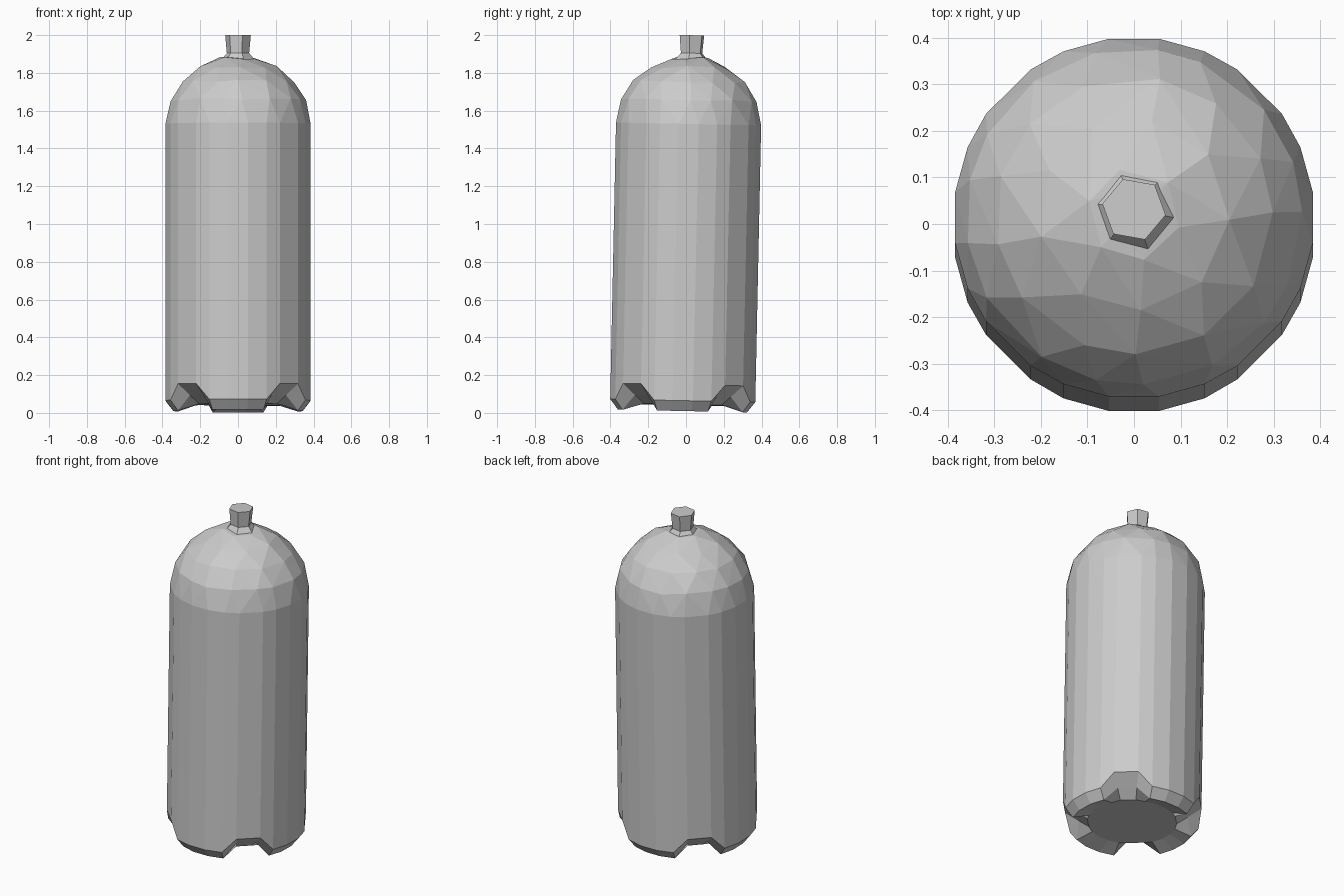
import bpy, bmesh, math, random
from mathutils import Matrix, Vector

random.seed(4)
if "Cube" in bpy.data.objects:
    bpy.data.objects.remove(bpy.data.objects["Cube"], do_unlink=True)

grey = bpy.data.materials.new("light_grey")
grey.use_nodes = True
colour = (0.6, 0.6, 0.6, 1)
grey.diffuse_color = colour
grey.node_tree.nodes["Principled BSDF"].inputs["Base Color"].default_value = colour

# The whole bottle leans back slightly
LEAN = Matrix.Translation((0, -0.0185, 0)) @ Matrix.Rotation(math.radians(-1.2), 4, "X")
SHOULDER = 1.53
RADIUS = 0.388


def polar(r, degrees, z):
    a = math.radians(degrees)
    return Vector((r * math.cos(a), r * math.sin(a), z))


def finish(bm, name):
    bmesh.ops.transform(bm, matrix=LEAN, verts=bm.verts)
    mesh = bpy.data.meshes.new(name)
    bm.to_mesh(mesh)
    bm.free()
    mesh.materials.append(grey)
    obj = bpy.data.objects.new(name, mesh)
    bpy.context.collection.objects.link(obj)
    return obj


def bridge(bm, upper, lower):
    n = len(upper)
    for i in range(n):
        j = (i + 1) % n
        bm.faces.new((upper[i], lower[i], lower[j], upper[j]))


# Angles round the body: each quarter holds one notch and one foot
angles = [45 + 90 * q + a for q in range(4) for a in (-22, -10, 10, 22, 37, 53)]

# Body with a chamfered, notched base and a sunken floor
bm = bmesh.new()
rings = [[bm.verts.new(polar(RADIUS, a, SHOULDER)) for a in angles]]
for foot, notch in (((RADIUS, 0.065), (RADIUS, 0.15)),
                    ((0.345, 0.01), (0.31, 0.09)),
                    ((0.25, 0.04), (0.25, 0.045))):
    ring = []
    for i, a in enumerate(angles):
        r, z = notch if i % 6 in (1, 2) else foot
        ring.append(bm.verts.new(polar(r, a, z)))
    rings.append(ring)
for upper, lower in zip(rings, rings[1:]):
    bridge(bm, upper, lower)
bm.faces.new(list(reversed(rings[-1])))
finish(bm, "cylinder_body")

# Faceted dome: the hull of rings that thin out towards the top
bm = bmesh.new()
for a in angles:
    bm.verts.new(polar(RADIUS, a, SHOULDER))
for r, z, count in ((0.361, 1.655, 17), (0.298, 1.755, 13), (0.205, 1.83, 9), (0.1, 1.877, 6)):
    start = random.uniform(0, 360)
    for k in range(count):
        shift = random.uniform(-4, 4)
        bm.verts.new(polar(r, start + 360 * k / count + shift, z + random.uniform(-0.008, 0.008)))
bmesh.ops.convex_hull(bm, input=bm.verts)
underside = [f for f in bm.faces if all(v.co.z < SHOULDER + 0.001 for v in f.verts)]
bmesh.ops.delete(bm, geom=underside, context="FACES")
bmesh.ops.delete(bm, geom=[v for v in bm.verts if not v.link_faces], context="VERTS")
bmesh.ops.recalc_face_normals(bm, faces=bm.faces)
finish(bm, "dome_top")

# Six-sided neck with a flared foot
bm = bmesh.new()
rings = []
for r, z in ((0.069, 2.0), (0.06, 1.905), (0.095, 1.865)):
    rings.append([bm.verts.new(polar(r, 50 + 60 * k, z) + Vector((0, 0.008, 0))) for k in range(6)])
for upper, lower in zip(rings, rings[1:]):
    bridge(bm, upper, lower)
bm.faces.new(rings[0])
finish(bm, "neck")
